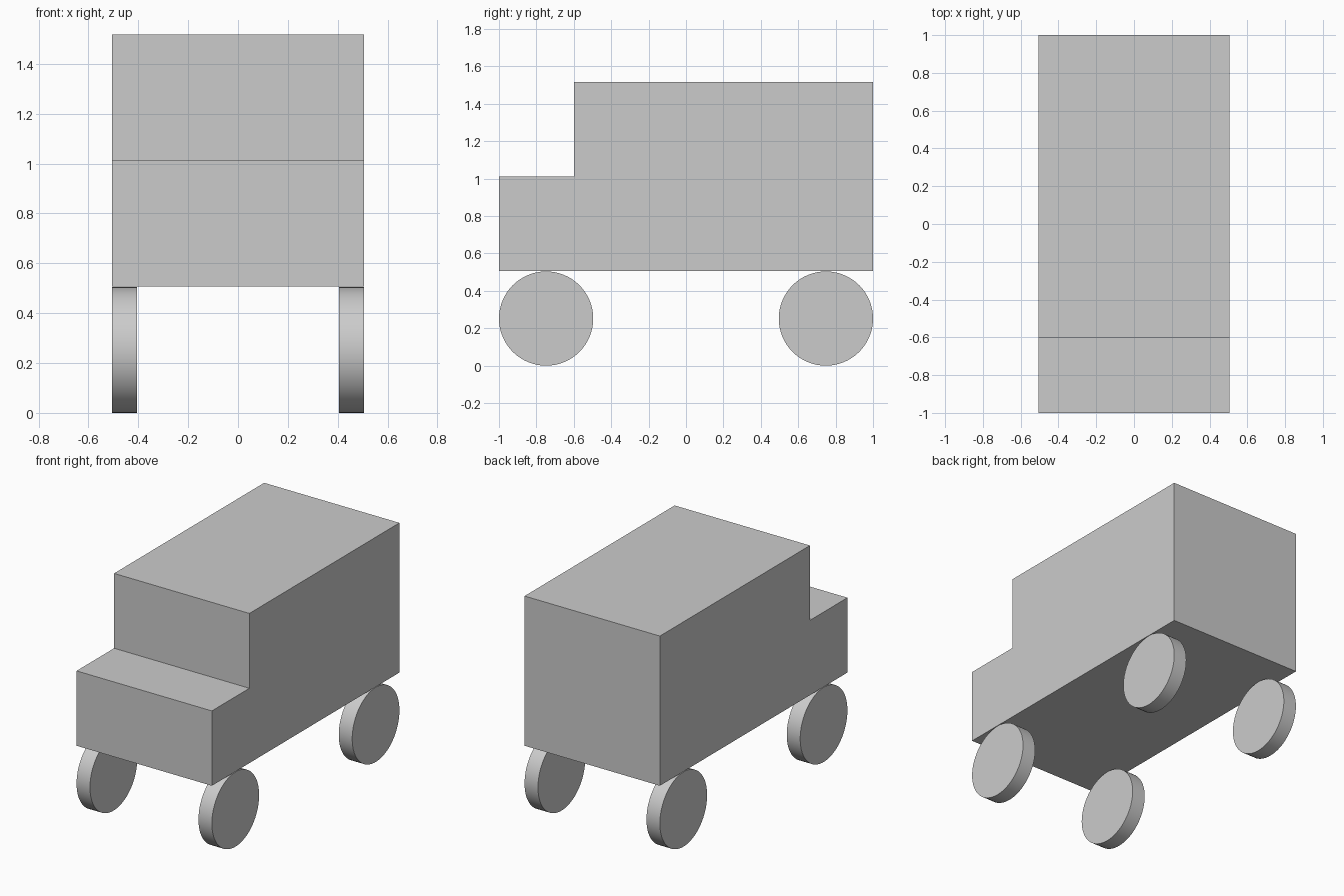
import bpy, bmesh, math

if "Cube" in bpy.data.objects:
    bpy.data.objects.remove(bpy.data.objects["Cube"])

HALF_W = 0.505
WHEEL_R, WHEEL_T = 0.252, 0.1


def add_body(name, profile, half_width):
    """Extrude a (y, z) side profile across x."""
    bm = bmesh.new()
    face = bm.faces.new([bm.verts.new((-half_width, y, z)) for y, z in profile])
    ext = bmesh.ops.extrude_face_region(bm, geom=[face])
    verts = [v for v in ext["geom"] if isinstance(v, bmesh.types.BMVert)]
    bmesh.ops.translate(bm, verts=verts, vec=(2 * half_width, 0, 0))
    bmesh.ops.recalc_face_normals(bm, faces=bm.faces)
    mesh = bpy.data.meshes.new(name)
    bm.to_mesh(mesh)
    bm.free()
    obj = bpy.data.objects.new(name, mesh)
    bpy.context.collection.objects.link(obj)
    return obj


def add_wheel(name, x, y):
    bpy.ops.mesh.primitive_cylinder_add(
        vertices=64, radius=WHEEL_R, depth=WHEEL_T,
        location=(x, y, WHEEL_R), rotation=(0, math.pi / 2, 0))
    bpy.context.object.name = name
    bpy.ops.object.shade_smooth_by_angle(angle=math.radians(30))


# Van body with a low bonnet at the front
add_body("van_body", [(-1, 0.507), (1, 0.507), (1, 1.517),
                      (-0.6, 1.517), (-0.6, 1.012), (-1, 1.012)], HALF_W)

# Four wheels, flush with the body sides and ends
for side, sx in (("left", -1), ("right", 1)):
    for end, sy in (("front", -1), ("rear", 1)):
        add_wheel(f"{end}_{side}_wheel",
                  sx * (HALF_W - WHEEL_T / 2), sy * (1 - WHEEL_R))
